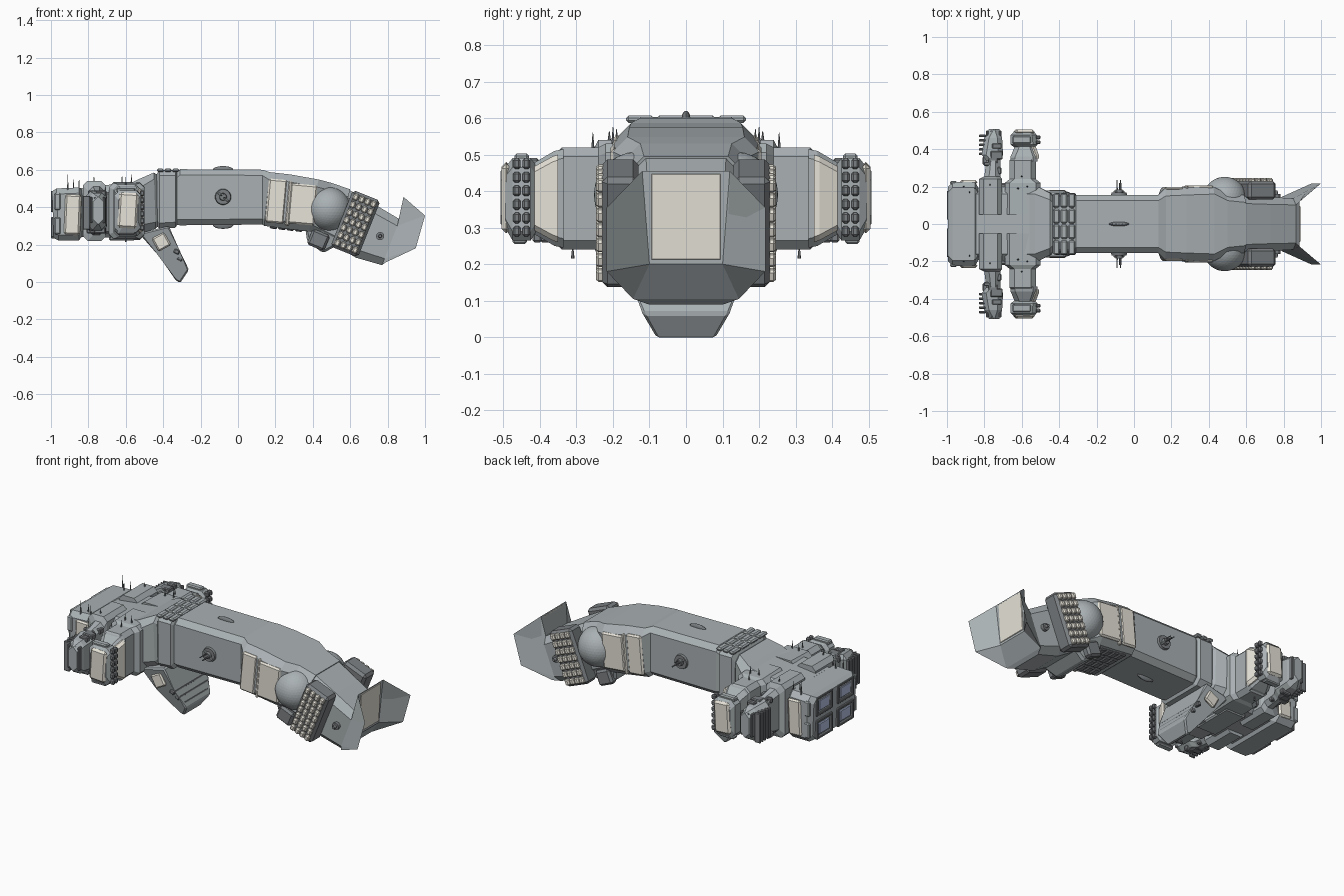
import bpy, bmesh, math, random
from mathutils import Matrix

if "Cube" in bpy.data.objects:
    bpy.data.objects.remove(bpy.data.objects["Cube"])
random.seed(4)

def material(name, c):
    m = bpy.data.materials.new(name)
    m.diffuse_color = (*c, 1)
    m.use_nodes = True
    m.node_tree.nodes["Principled BSDF"].inputs["Base Color"].default_value = m.diffuse_color
    return m
HULL = material("hull_grey", (.40, .44, .455))
CREAM = material("cream_panel", (.80, .77, .69))
DARK = material("dark_metal", (.20, .215, .225))
BLUE = material("engine_glow", (.48, .56, .78))

def finish(name, bm, mat, mirror=False):
    if mirror:
        geo = bmesh.ops.duplicate(bm, geom=bm.verts[:] + bm.edges[:] + bm.faces[:])["geom"]
        for v in geo:
            if isinstance(v, bmesh.types.BMVert):
                v.co.y *= -1
    bmesh.ops.recalc_face_normals(bm, faces=bm.faces)
    me = bpy.data.meshes.new(name)
    bm.to_mesh(me)
    bm.free()
    me.materials.append(mat)
    ob = bpy.data.objects.new(name, me)
    bpy.context.collection.objects.link(ob)
    return ob

def loft_bm(rings, front_cap=True):
    bm = bmesh.new()
    vs = [[bm.verts.new(p) for p in r] for r in rings]
    n = len(vs[0])
    for a, b in zip(vs, vs[1:]):
        for i in range(n):
            bm.faces.new((a[i], a[(i + 1) % n], b[(i + 1) % n], b[i]))
    bm.faces.new(vs[0])
    if front_cap:
        bm.faces.new(vs[-1])
    return bm, vs

def octagon(a, b, c):
    return [(a-c, b), (a, b-c), (a, -b+c), (a-c, -b), (-a+c, -b), (-a, -b+c), (-a, b-c), (-a+c, b)]

def hull_ring(xt, zt, xb, zb, w, c):
    # Slanted octagonal hull section
    h = (zt - zb) / 2
    return [((xt + xb) / 2 + (xt - xb) / 2 * z / h, y, (zt + zb) / 2 + z) for y, z in octagon(w, h, c)]

def arm_ring(y, x0, x1, z0, z1, c=.025):
    return [((x0 + x1) / 2 + x, y, (z0 + z1) / 2 + z) for x, z in octagon((x1 - x0) / 2, (z1 - z0) / 2, c)]

def boxes(name, items, mat, bev=.008, rot=0, mirror=True, pivot=None):
    # Bevelled boxes (centre, size), tilted about y
    bm = bmesh.new()
    R = Matrix.Rotation(rot, 4, 'Y')
    for c, s in items:
        T, S = Matrix.Translation(c), Matrix.Diagonal((*s, 1))
        bmesh.ops.create_cube(bm, size=1, matrix=Matrix.Translation(pivot) @ R @ T @ S if pivot else T @ R @ S)
    bmesh.ops.bevel(bm, geom=bm.edges[:], offset=bev, segments=1, affect='EDGES')
    return finish(name, bm, mat, mirror)

def prism(name, pts, w, w2, mat, bev=.012):
    # Side profile of (x, z, width factor) points extruded across y
    bm, _ = loft_bm([[(x, s * (w + (w2 - w) * f), z) for x, z, f in pts] for s in (-1, 1)])
    bmesh.ops.bevel(bm, geom=bm.edges[:], offset=bev, segments=1, affect='EDGES')
    return finish(name, bm, mat)

def cylinders(name, items, mat, axis='Y', seg=12, mirror=True):
    # (centre, r1, r2, length)
    bm = bmesh.new()
    R = Matrix.Rotation(-math.pi / 2, 4, 'X') if axis == 'Y' else Matrix()
    for c, r1, r2, d in items:
        bmesh.ops.create_cone(bm, cap_ends=True, segments=seg, radius1=r1, radius2=r2, depth=d,
                              matrix=Matrix.Translation(c) @ R)
    return finish(name, bm, mat, mirror)

# Central hull
finish("main_hull", loft_bm([hull_ring(*r) for r in [
    (-.86, .50, -.86, .24, .19, .03), (-.56, .535, -.56, .235, .21, .05), (-.53, .55, -.54, .25, .21, .05),
    (-.45, .585, -.44, .285, .165, .035), (-.435, .575, -.43, .295, .15, .035), (-.42, .60, -.42, .285, .165, .03),
    (-.335, .60, -.335, .29, .165, .03), (-.325, .59, -.325, .305, .148, .03), (-.31, .603, -.31, .303, .155, .03),
    (.13, .60, .13, .307, .155, .03), (.17, .587, .14, .30, .19, .04), (.28, .575, .25, .285, .195, .04),
    (.43, .548, .38, .27, .20, .04), (.50, .53, .44, .24, .165, .04), (.60, .495, .52, .20, .155, .04)]])[0], HULL)

# Head with flared concave bow
bow = [(.885, .12, .455), (1, .217, .355), (.95, .217, .18), (.79, .145, .105)]
bow += [(x, -y, z) for x, y, z in reversed(bow)]
bm, vs = loft_bm([hull_ring(*r) for r in [(.58, .50, .50, .21, .15, .04), (.73, .415, .63, .13, .145, .04),
                  (.865, .335, .77, .09, .137, .035)]] + [bow], False)
f = vs[-1]
a, b = bm.verts.new((.87, .1, .2)), bm.verts.new((.87, -.1, .2))
for q in [(f[0], f[7], b, a), (f[0], f[1], f[2], a), (a, f[2], f[3]), (f[7], f[6], f[5], b), (b, f[5], f[4]), (a, b, f[4], f[3])]:
    bm.faces.new(q)
finish("head_and_bow", bm, HULL)
boxes("bow_face_panel", [((.879, 0, .33), (.006, .19, .235))], CREAM, .002, .06, False)
cylinders("head_sensor", [((.76, .145, .245), .022, .022, .03), ((.76, .163, .245), .012, .008, .03)], DARK)

# Shoulder spheres
bm = bmesh.new()
bmesh.ops.create_icosphere(bm, subdivisions=4, radius=.117, matrix=Matrix.Translation((.485, .135, .39)))
finish("shoulder_sphere", bm, HULL, True)

# Tilted grid pods beside the head
P = (.628, 0, .312)
boxes("grid_pod_base", [((0, .18, 0), (.158, .10, .325))], DARK, .015, .38, True, P)
boxes("grid_pod_cells", [((-.051 + .034 * i, .232, -.132 + .044 * j), (.029, .028, .036))
      for i in range(4) for j in range(7)], CREAM, .007, .38, True, P)
prism("chin_block", [(.36, .285, 0), (.37, .215, .3), (.455, .155, 1), (.54, .20, .5), (.54, .30, 0)], .16, .12, HULL)
boxes("neck_bracket", [((.43, .15, .225), (.10, .05, .09))], DARK, .012, .4)

# Cream flank panels
boxes("flank_panel", [((.205, .188, .432), (.10, .022, .235)), ((.345, .195, .415), (.145, .022, .215))], CREAM, .009, .09)
boxes("flank_strip", [((.272, .19, .42), (.02, .022, .24))], CREAM, .006, .09)

# Armour pads above and below
boxes("top_pads", [((-.415 + .041 * i, -.126 + .084 * j, .597), (.036, .076, .02))
      for i in range(3) for j in range(4)], HULL, .007, 0, False)
boxes("belly_pads", [((.19 + .045 * i, -.105 + .07 * j, .294 - .005 * i), (.04, .062, .02))
      for i in range(4) for j in range(4)], DARK, .006, .12, False)

# Lens blisters and side sensor discs
bm = bmesh.new()
for z in (.60, .304):
    bmesh.ops.create_uvsphere(bm, u_segments=16, v_segments=8, radius=1,
        matrix=Matrix.Translation((-.08, 0, z)) @ Matrix.Diagonal((.055, .012, .02, 1)))
finish("lens_blisters", bm, DARK)
cylinders("side_disc", [((-.08, .158, .455), .045, .04, .02), ((-.08, .17, .455), .022, .018, .03)], DARK, seg=20)
cylinders("side_disc_rods", [((-.09, .20, .462), .004, .003, .07), ((-.072, .195, .45), .006, .004, .08),
          ((-.078, .19, .47), .004, .003, .06)], DARK, seg=6)
boxes("side_disc_bar", [((-.08, .172, .455), (.07, .012, .012))], HULL, .003, .7)

# Engine block
finish("engine_block", loft_bm([hull_ring(*r) for r in [
    (-.995, .485, -.985, .235, .20, .03), (-.97, .50, -.96, .222, .225, .03), (-.85, .505, -.85, .222, .225, .03),
    (-.83, .49, -.83, .25, .19, .03)]])[0], HULL)
boxes("engine_side_panel", [((-.885, .223, .36), (.09, .022, .22))], CREAM, .012, .04)
boxes("engine_side_trim", [((-.965, .22, .43), (.035, .02, .09)), ((-.965, .22, .30), (.035, .02, .09))], HULL, .006)
cells = [(y, z) for y in (-.10, .10) for z in (.29, .43)]
boxes("nozzle_frames", [((-.985, y, z + o), (.03, .15, .014)) for y, z in cells for o in (-.05, .05)] +
      [((-.985, y + o, z), (.03, .014, .10)) for y, z in cells for o in (-.07, .07)], DARK, .003, 0, False)
boxes("nozzle_glow", [((-.985, y, z), (.024, .10, .065)) for y, z in cells], BLUE, .004, 0, False)

# Forward wing pods
finish("front_wing_arm", loft_bm([arm_ring(*r) for r in [
    (.05, -.69, -.50, .225, .535), (.22, -.69, -.50, .23, .53), (.24, -.665, -.525, .24, .52),
    (.34, -.665, -.525, .24, .52), (.37, -.645, -.54, .27, .49)]])[0], HULL, True)
finish("front_wing_collar", loft_bm([arm_ring(*r) for r in [
    (.335, -.66, -.515, .245, .515), (.36, -.66, -.515, .25, .51), (.42, -.635, -.535, .285, .475)]])[0], HULL, True)
finish("front_wing_cream_face", loft_bm([arm_ring(*r) for r in [
    (.35, -.55, -.507, .26, .50, .015), (.365, -.55, -.507, .265, .495, .015), (.42, -.57, -.528, .295, .465, .015)]])[0], CREAM, True)
finish("front_wing_tip", loft_bm([arm_ring(*r) for r in [
    (.41, -.64, -.53, .29, .47), (.425, -.66, -.515, .265, .49), (.475, -.66, -.52, .265, .49),
    (.495, -.64, -.535, .30, .465)]])[0], HULL, True)
boxes("front_wing_end_panel", [((-.588, .492, .382), (.105, .025, .19))], CREAM, .012, .06)
boxes("front_wing_grille", [((-.512, .437 + .026 * i, .29 + .037 * j), (.026, .021, .03))
      for i in range(2) for j in range(6)], DARK, .006)
boxes("front_wing_cap", [((-.60, .45, .49), (.10, .04, .025)), ((-.60, .455, .265), (.10, .04, .02))], HULL, .006)

# Rear wing pods
finish("rear_wing_arm", loft_bm([arm_ring(*r) for r in [
    (.05, -.83, -.705, .22, .54), (.24, -.83, -.705, .22, .54), (.255, -.80, -.715, .25, .51),
    (.34, -.79, -.715, .26, .49), (.37, -.815, -.70, .27, .485), (.46, -.80, -.705, .28, .475),
    (.508, -.775, -.72, .31, .455)]])[0], HULL, True)
boxes("rear_wing_fins", [((-.81, .375 + .024 * i, .37), (.04, .013, .18)) for i in range(5)], DARK, .004)
boxes("rear_wing_end_grille", [((-.785 + .023 * i, .485, .385), (.014, .03, .14)) for i in range(4)], DARK, .004)
boxes("rear_wing_greebles", [((-.76 + random.uniform(-.02, .03), random.uniform(.27, .44), z),
      (random.uniform(.03, .07), random.uniform(.02, .05), .03)) for z in (.275, .475) for _ in range(6)], DARK, .005)
boxes("wing_root_link", [((-.69, .15, .37), (.08, .14, .22))], DARK, .01)

# Ventral fin, raked forward
prism("ventral_fin", [(-.53, .26, 0), (-.37, .30, 0), (-.315, .17, .15), (-.262, .065, .6), (-.31, -.006, 1),
      (-.335, .012, 1), (-.43, .15, .15)], .18, .08, HULL, .008)
boxes("fin_bands", [((-.292 - .018 * i, 0, .09 + .036 * i), (.03, .23 + .05 * i, .026)) for i in range(3)],
      DARK, .005, .45, False)
boxes("fin_side_panel", [((-.41, .17, .215), (.075, .022, .08))], CREAM, .008, -.5)
boxes("belly_hatch", [((-.62, 0, .236), (.14, .26, .03)), ((-.49, 0, .262), (.06, .22, .03))], HULL, .008, 0, False)

# Antenna spikes
cylinders("antennas", [((x, y, z), .005, .0008, h) for x, y, z, h in [
    (-.91, .20, .53, .09), (-.88, .17, .52, .06), (-.85, .19, .52, .07), (-.60, .255, .535, .05), (-.57, .20, .55, .05),
    (-.62, .19, .55, .04), (-.77, .21, .55, .03), (-.60, .31, .235, .04)]], DARK, 'Z', 6)
